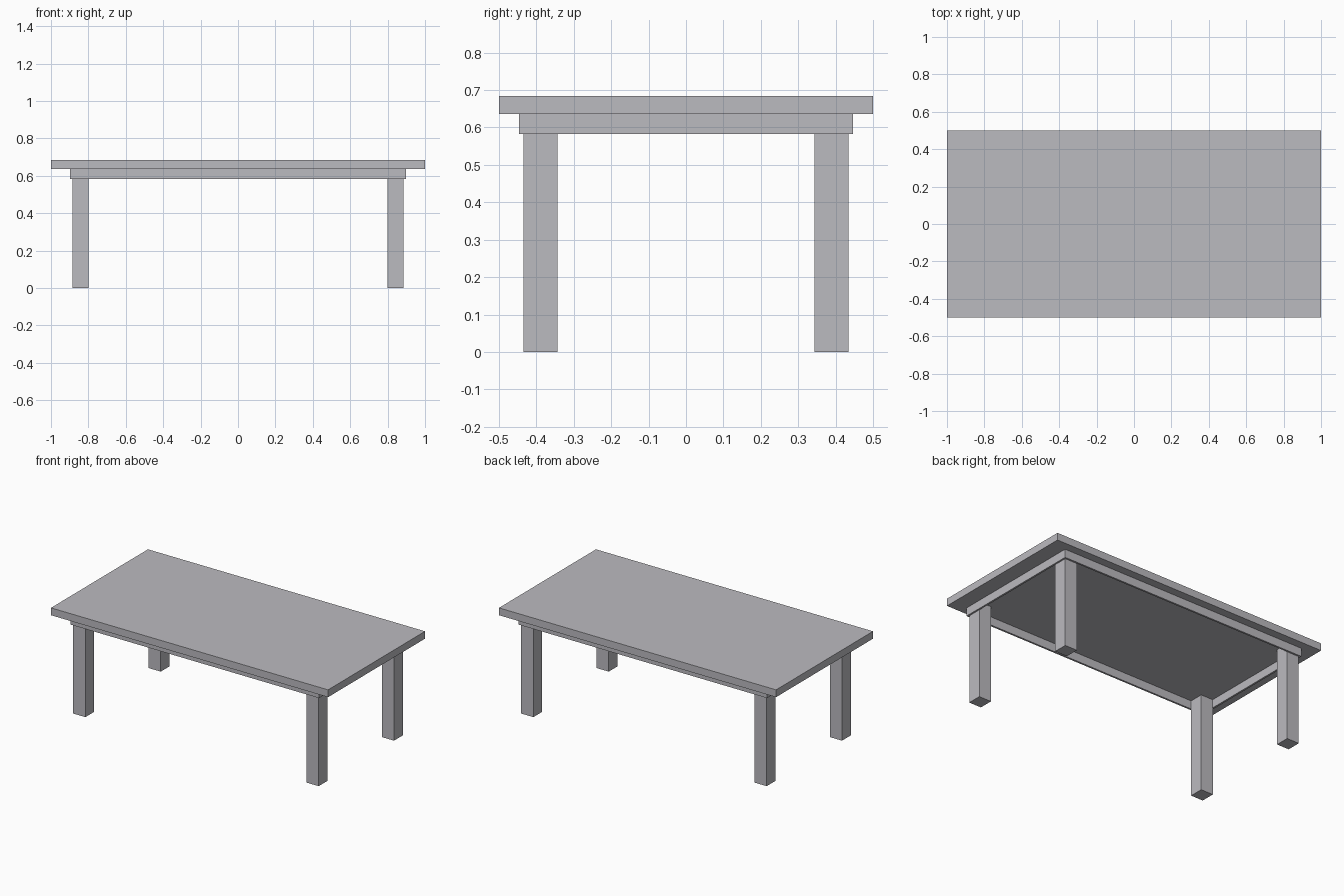
import bpy

if "Cube" in bpy.data.objects:
    bpy.data.objects.remove(bpy.data.objects["Cube"])

# One flat grey for the whole table
grey = bpy.data.materials.new("light grey")
grey.diffuse_color = (0.50, 0.495, 0.525, 1.0)
grey.use_nodes = True
grey.node_tree.nodes["Principled BSDF"].inputs["Base Color"].default_value = grey.diffuse_color

TOP_Z, TOP_BOTTOM, APRON_BOTTOM = 0.684, 0.636, 0.582
APRON_X, APRON_Y, APRON_T = 0.897, 0.446, 0.012


def box(name, x0, x1, y0, y1, z0, z1):
    bpy.ops.mesh.primitive_cube_add(
        size=1, location=((x0 + x1) / 2, (y0 + y1) / 2, (z0 + z1) / 2))
    ob = bpy.context.object
    ob.name = name
    ob.scale = (x1 - x0, y1 - y0, z1 - z0)
    bpy.ops.object.transform_apply(location=False, rotation=False, scale=True)
    ob.data.materials.append(grey)
    return ob


def span(sign, inner, outer):
    return sorted((sign * inner, sign * outer))


# Tabletop
box("tabletop", -1, 1, -0.5, 0.5, TOP_BOTTOM, TOP_Z)

# Thin apron boards, long sides then ends
for side, s in (("front", -1), ("back", 1)):
    y0, y1 = span(s, APRON_Y - APRON_T, APRON_Y)
    box(side + "_apron", -APRON_X, APRON_X, y0, y1, APRON_BOTTOM, TOP_BOTTOM)
for side, s in (("left", -1), ("right", 1)):
    x0, x1 = span(s, APRON_X - APRON_T, APRON_X)
    box(side + "_apron", x0, x1, -APRON_Y + APRON_T, APRON_Y - APRON_T,
        APRON_BOTTOM, TOP_BOTTOM)

# Four square legs tucked into the apron corners
for fb, sy in (("front", -1), ("back", 1)):
    for lr, sx in (("left", -1), ("right", 1)):
        x0, x1 = span(sx, 0.798, 0.886)
        y0, y1 = span(sy, 0.343, 0.434)
        box(fb + "_" + lr + "_leg", x0, x1, y0, y1, 0, TOP_BOTTOM)
